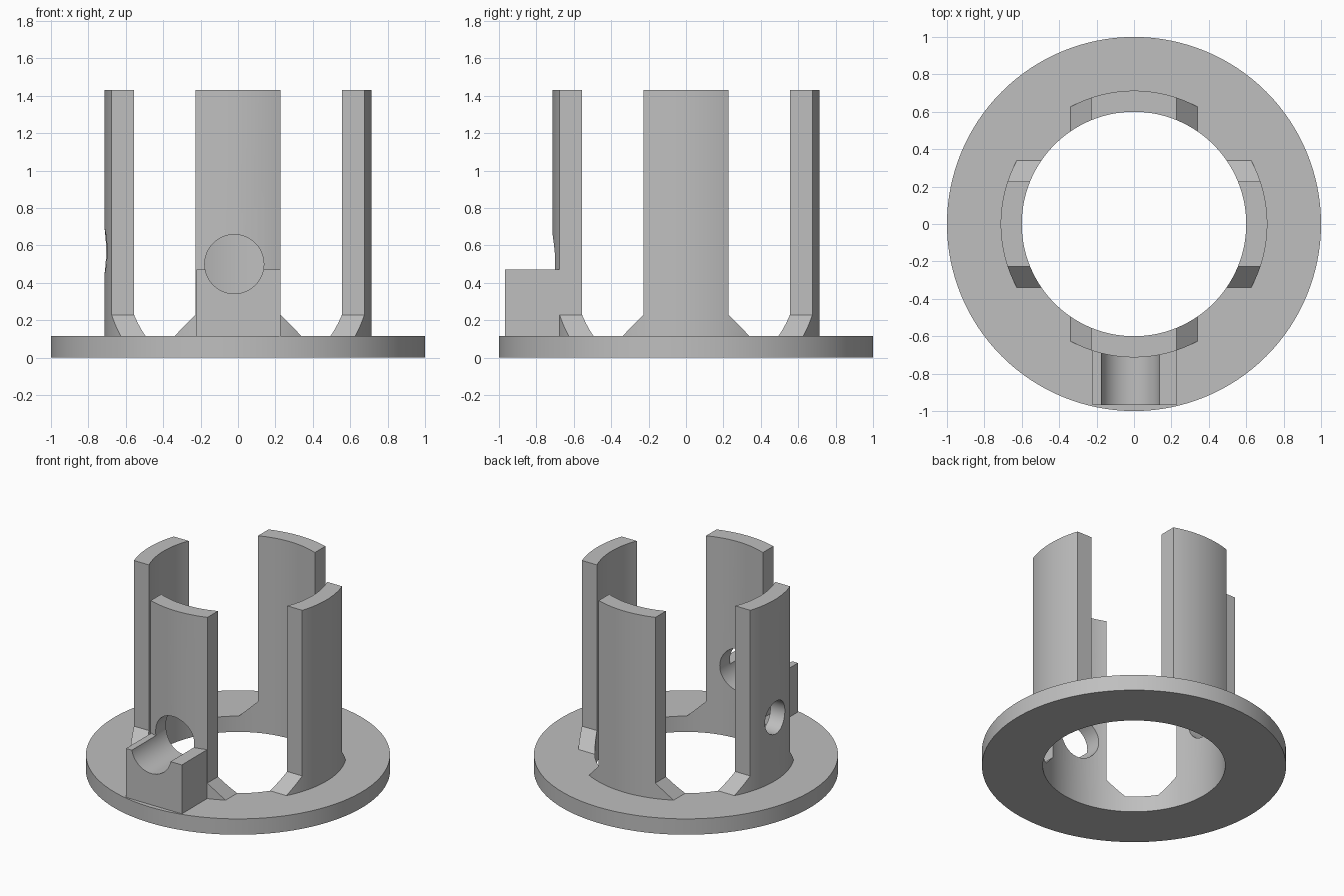
import bpy, bmesh, math
from mathutils import Matrix

cube = bpy.data.objects.get("Cube")
if cube:
    bpy.data.objects.remove(cube, do_unlink=True)

grey = bpy.data.materials.new("plain grey")
grey.use_nodes = True
COLOUR = (0.52, 0.52, 0.52, 1)
grey.diffuse_color = COLOUR
grey.node_tree.nodes["Principled BSDF"].inputs["Base Color"].default_value = COLOUR

INNER, OUTER, RIM = 0.6, 0.713, 1.0
PLATE, TOP = 0.115, 1.43
SEGMENTS = 128


def make(name, bm):
    bmesh.ops.recalc_face_normals(bm, faces=bm.faces)
    mesh = bpy.data.meshes.new(name)
    bm.to_mesh(mesh)
    bm.free()
    mesh.materials.append(grey)
    obj = bpy.data.objects.new(name, mesh)
    bpy.context.collection.objects.link(obj)
    return obj


def ring(name, r_in, r_out, z0, z1):
    bm = bmesh.new()
    loops = []
    for r, z in ((r_in, z0), (r_out, z0), (r_out, z1), (r_in, z1)):
        loops.append([bm.verts.new((r * math.cos(a), r * math.sin(a), z))
                      for a in (math.tau * i / SEGMENTS for i in range(SEGMENTS))])
    for k in range(4):
        a, b = loops[k], loops[(k + 1) % 4]
        for i in range(SEGMENTS):
            j = (i + 1) % SEGMENTS
            bm.faces.new((a[i], a[j], b[j], b[i]))
    return make(name, bm)


def prism(name, profile, y0, y1, turn=0):
    """Extrude an x-z outline along y, then turn it about z."""
    bm = bmesh.new()
    face = bm.faces.new([bm.verts.new((x, y0, z)) for x, z in profile])
    new = bmesh.ops.extrude_face_region(bm, geom=[face])["geom"]
    moved = [v for v in new if isinstance(v, bmesh.types.BMVert)]
    bmesh.ops.translate(bm, verts=moved, vec=(0, y1 - y0, 0))
    bmesh.ops.transform(bm, matrix=Matrix.Rotation(turn, 4, "Z"), verts=bm.verts)
    return make(name, bm)


def circle(x, z, r, n=64):
    return [(x + r * math.cos(math.tau * i / n), z + r * math.sin(math.tau * i / n))
            for i in range(n)]


def combine(obj, tool, operation):
    """Apply a boolean and discard the tool."""
    mod = obj.modifiers.new("cut", "BOOLEAN")
    mod.operation, mod.object, mod.solver = operation, tool, "EXACT"
    deps = bpy.context.evaluated_depsgraph_get()
    result = bpy.data.meshes.new_from_object(obj.evaluated_get(deps))
    obj.modifiers.clear()
    obj.data = result
    bpy.data.objects.remove(tool, do_unlink=True)


# Base flange
parts = [ring("base_flange", INNER, RIM, 0, PLATE)]

# Four upright prongs, each a tube segment with flared feet
half, foot, flare_top = 0.228, 0.34, 0.228
outline = [(-foot, PLATE), (foot, PLATE), (half, flare_top),
           (half, TOP), (-half, TOP), (-half, flare_top)]
prongs = {}
for i, side in enumerate(("front", "right_hand", "back", "left_hand")):
    prong = ring(side + "_prong", INNER, OUTER, 0, TOP + 0.2)
    combine(prong, prism("outline_tool", outline, -1, -0.3, i * math.pi / 2), "INTERSECT")
    prongs[side] = prong
    parts.append(prong)

# Cradle block in front of the front prong
block_top = 0.47
block = prism("cradle_block", [(-0.222, PLATE), (0.226, PLATE),
                               (0.226, block_top), (-0.222, block_top)], -0.967, -0.665)
parts.append(block)

# Large bore through block and front prong
for target in (block, prongs["front"]):
    combine(target, prism("bore_tool", circle(-0.02, 0.5, 0.158), -1.2, -0.3), "DIFFERENCE")

# Small bore through the prong on the -x side
combine(prongs["left_hand"],
        prism("bore_tool", circle(0.015, 0.57, 0.118), -1.2, -0.3, -math.pi / 2), "DIFFERENCE")

# Smooth curved walls, sharp edges kept
for obj in parts:
    bpy.ops.object.select_all(action="DESELECT")
    obj.select_set(True)
    bpy.context.view_layer.objects.active = obj
    bpy.ops.object.shade_smooth_by_angle(angle=math.radians(30))
